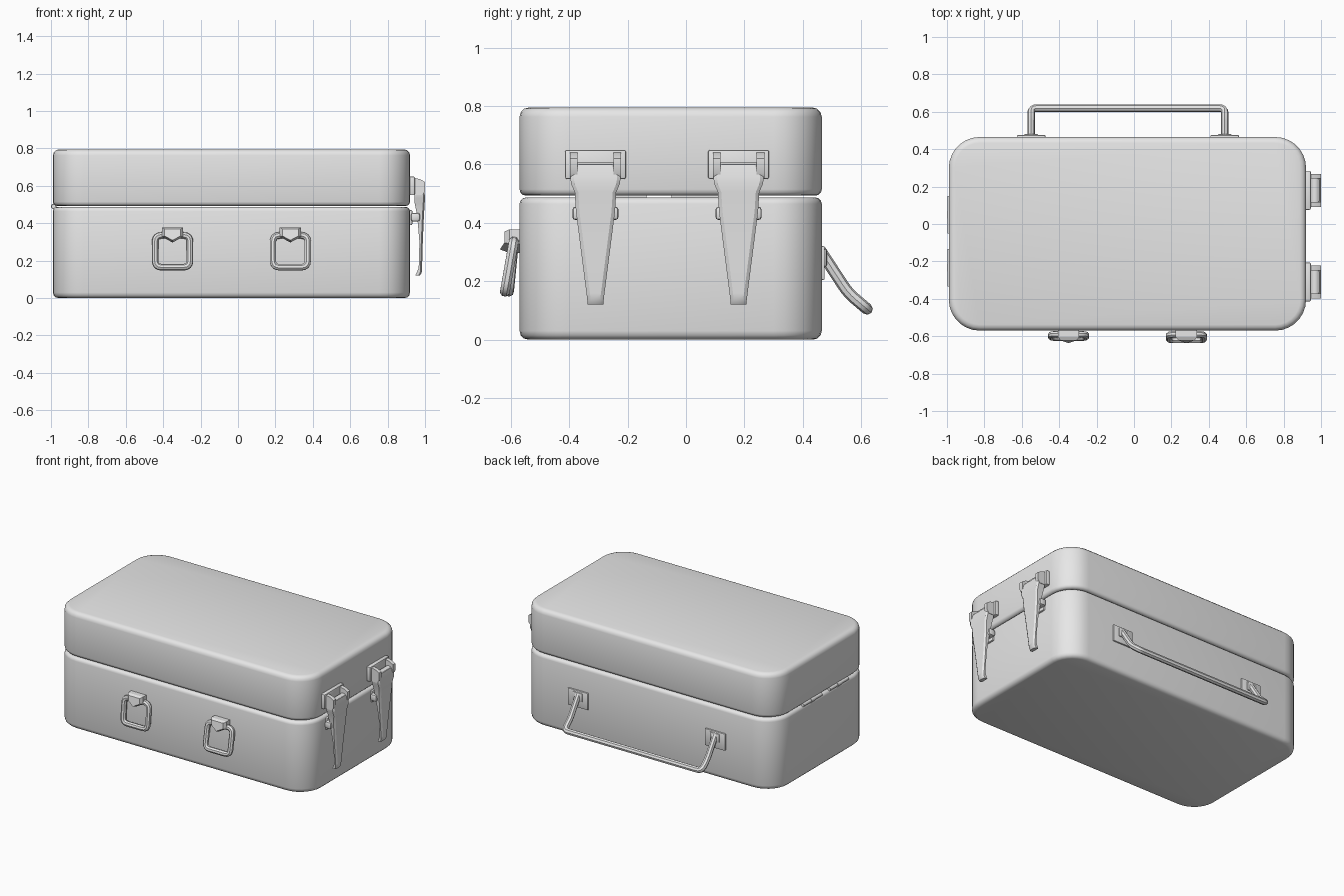
import bpy, bmesh, math
from mathutils import Vector

if "Cube" in bpy.data.objects:
    bpy.data.objects.remove(bpy.data.objects["Cube"])

grey = bpy.data.materials.new("plain_grey")
grey.diffuse_color = (0.8, 0.8, 0.8, 1)
grey.use_nodes = True
grey.node_tree.nodes["Principled BSDF"].inputs["Base Color"].default_value = (0.8, 0.8, 0.8, 1)


def finish(ob, angle=40):
    """Give the part its material and smooth shading with sharp edges kept."""
    me = ob.data
    me.materials.clear()
    me.materials.append(grey)
    for p in me.polygons:
        p.use_smooth = True
    me.set_sharp_from_angle(angle=math.radians(angle))
    return ob


def make(name, bm, angle=40):
    bmesh.ops.recalc_face_normals(bm, faces=bm.faces)
    me = bpy.data.meshes.new(name)
    bm.to_mesh(me)
    bm.free()
    ob = bpy.data.objects.new(name, me)
    bpy.context.collection.objects.link(ob)
    return finish(ob, angle)


def loft(name, rings, angle=40):
    """Skin a list of equal-length closed rings and cap both ends."""
    bm = bmesh.new()
    rows = [[bm.verts.new(p) for p in ring] for ring in rings]
    n = len(rows[0])
    for a, b in zip(rows, rows[1:]):
        for i in range(n):
            bm.faces.new((a[i], a[(i + 1) % n], b[(i + 1) % n], b[i]))
    bm.faces.new(rows[0])
    bm.faces.new(rows[-1])
    return make(name, bm, angle)


def box(name, x0, x1, y0, y1, z0, z1, bevel=0.006):
    bm = bmesh.new()
    bmesh.ops.create_cube(bm, size=1)
    for v in bm.verts:
        v.co = ((x0 + x1) / 2 + v.co.x * (x1 - x0),
                (y0 + y1) / 2 + v.co.y * (y1 - y0),
                (z0 + z1) / 2 + v.co.z * (z1 - z0))
    bmesh.ops.bevel(bm, geom=bm.edges[:], offset=bevel, segments=2,
                    profile=0.5, affect='EDGES')
    return make(name, bm)


def rod(name, x, z, y0, y1, r, n=12):
    """Cylinder along y."""
    ring = lambda y: [(x + r * math.cos(2 * math.pi * i / n), y,
                       z + r * math.sin(2 * math.pi * i / n)) for i in range(n)]
    return loft(name, [ring(y0), ring(y1)])


def rounded(points, radius, closed):
    """Round the corners of a path."""
    pts = [Vector(p) for p in points]
    out = []
    for i, p in enumerate(pts):
        if not closed and i in (0, len(pts) - 1):
            out.append(p)
            continue
        a, b = pts[i - 1], pts[(i + 1) % len(pts)]
        s = p + (a - p).normalized() * radius
        e = p + (b - p).normalized() * radius
        for k in range(5):
            t = k / 4
            out.append(s * (1 - t) ** 2 + p * 2 * t * (1 - t) + e * t * t)
    return out


def tube(name, points, r, corner, closed=False):
    cu = bpy.data.curves.new(name, 'CURVE')
    cu.dimensions = '3D'
    cu.bevel_depth = r
    cu.bevel_resolution = 2
    cu.use_fill_caps = True
    path = rounded(points, corner, closed)
    sp = cu.splines.new('POLY')
    sp.points.add(len(path) - 1)
    for q, p in zip(sp.points, path):
        q.co = (*p, 1)
    sp.use_cyclic_u = closed
    ob = bpy.data.objects.new(name, cu)
    bpy.context.collection.objects.link(ob)
    bpy.ops.object.select_all(action='DESELECT')
    ob.select_set(True)
    bpy.context.view_layer.objects.active = ob
    bpy.ops.object.convert(target='MESH')
    return finish(bpy.context.view_layer.objects.active)


# Case halves: rounded rectangles stacked along a softened edge profile
X0, X1, Y0, Y1, R = -0.99, 0.92, -0.57, 0.465, 0.165


def outline(inset, z, n=7):
    ring = []
    for k, (cx, cy) in enumerate([(X1 - R, Y1 - R), (X0 + R, Y1 - R),
                                  (X0 + R, Y0 + R), (X1 - R, Y0 + R)]):
        for i in range(n + 1):
            a = math.pi / 2 * (k + i / n)
            ring.append((cx + (R - inset) * math.cos(a), cy + (R - inset) * math.sin(a), z))
    return ring


def case_half(name, z0, z1, low, high):
    steps = [0, 30, 60, 90]
    prof = [(low * (1 - math.sin(math.radians(a))), z0 + low * (1 - math.cos(math.radians(a)))) for a in steps]
    prof += [(high * (1 - math.cos(math.radians(a))), z1 - high * (1 - math.sin(math.radians(a)))) for a in steps]
    loft(name, [outline(i, z) for i, z in prof], 50)


case_half("case_base", 0.0, 0.487, 0.03, 0.022)
case_half("case_lid", 0.493, 0.795, 0.022, 0.032)

# Hinges in the seam on the -x side
for tag, y0 in (("back", -0.05), ("front", -0.335)):
    rod(f"hinge_barrel_{tag}", -0.985, 0.49, y0, y0 + 0.2, 0.012)
    rod(f"hinge_knuckle_{tag}", -0.985, 0.49, y0 + 0.08, y0 + 0.12, 0.015)

# Latches on the +x side
for tag, c in (("front", -0.31), ("back", 0.18)):
    box(f"latch_plate_{tag}", 0.91, 0.945, c - 0.104, c + 0.104, 0.55, 0.65)
    # Side ears with a sloping top
    for side in (-1, 1):
        ear = [(0.93, 0.645), (0.975, 0.635), (1.0, 0.62), (1.0, 0.57), (0.985, 0.55), (0.93, 0.55)]
        loft(f"latch_ear_{tag}_{'back' if side > 0 else 'front'}",
             [[(x, c + side * w, z) for x, z in ear] for w in (0.062, 0.088)])
    rod(f"latch_roller_{tag}", 0.968, 0.58, c - 0.07, c + 0.07, 0.026)
    # Tapered lever: height, half width, inner x, outer x
    lever = [(0.60, 0.066, 0.955, 0.990), (0.56, 0.086, 0.945, 0.998), (0.535, 0.084, 0.945, 1.0),
             (0.505, 0.071, 0.945, 0.998), (0.44, 0.067, 0.958, 0.994), (0.30, 0.049, 0.970, 0.988),
             (0.16, 0.031, 0.966, 0.984), (0.135, 0.028, 0.955, 0.982), (0.12, 0.028, 0.948, 0.972)]
    loft(f"latch_lever_{tag}",
         [[(xi, c - w, z), (xi, c + w, z), (xo - 0.008, c + w, z), (xo, c + w - 0.012, z),
           (xo, c - w + 0.012, z), (xo - 0.008, c - w, z)] for z, w, xi, xo in lever], 30)
    # Catch on the base
    box(f"latch_catch_plate_{tag}", 0.91, 0.932, c - 0.06, c + 0.06, 0.39, 0.47)
    box(f"latch_catch_{tag}", 0.925, 0.972, c - 0.079, c + 0.079, 0.41, 0.455, 0.01)

# Hanging loops and their clips on the front
for tag, c, lean in (("right", -0.35, -0.607), ("left", 0.28, -0.62)):
    top, bot = (-0.59, 0.335), (lean, 0.165)
    tube(f"front_loop_{tag}", [(c - 0.093, *top), (c + 0.093, *top), (c + 0.093, *bot), (c - 0.093, *bot)],
         0.018, 0.035, True)
    shield = [(-0.057, 0.378), (0.057, 0.378), (0.057, 0.328), (0.0, 0.297), (-0.057, 0.328)]

    def face(s, y, bulge=0.0):
        return [(c + x * s, y - bulge * (1 - abs(x) / 0.057), 0.345 + (z - 0.345) * s) for x, z in shield]

    loft(f"front_clip_{tag}", [face(1, -0.56), face(1, -0.605), face(0.75, -0.622, 0.015)], 25)

# Carrying handle on the back
xa, xb = -0.55, 0.485
tube("carry_handle", [(xa, 0.46, 0.305), (xa, 0.555, 0.16), (xa, 0.62, 0.105),
                      (xb, 0.62, 0.105), (xb, 0.555, 0.16), (xb, 0.46, 0.305)], 0.02, 0.032)
for tag, x in (("right", xa), ("left", xb)):
    box(f"handle_plate_{tag}", x - 0.076, x + 0.076, 0.45, 0.475, 0.205, 0.32, 0.004)
    box(f"handle_mount_{tag}", x - 0.036, x + 0.036, 0.46, 0.482, 0.25, 0.31, 0.006)
